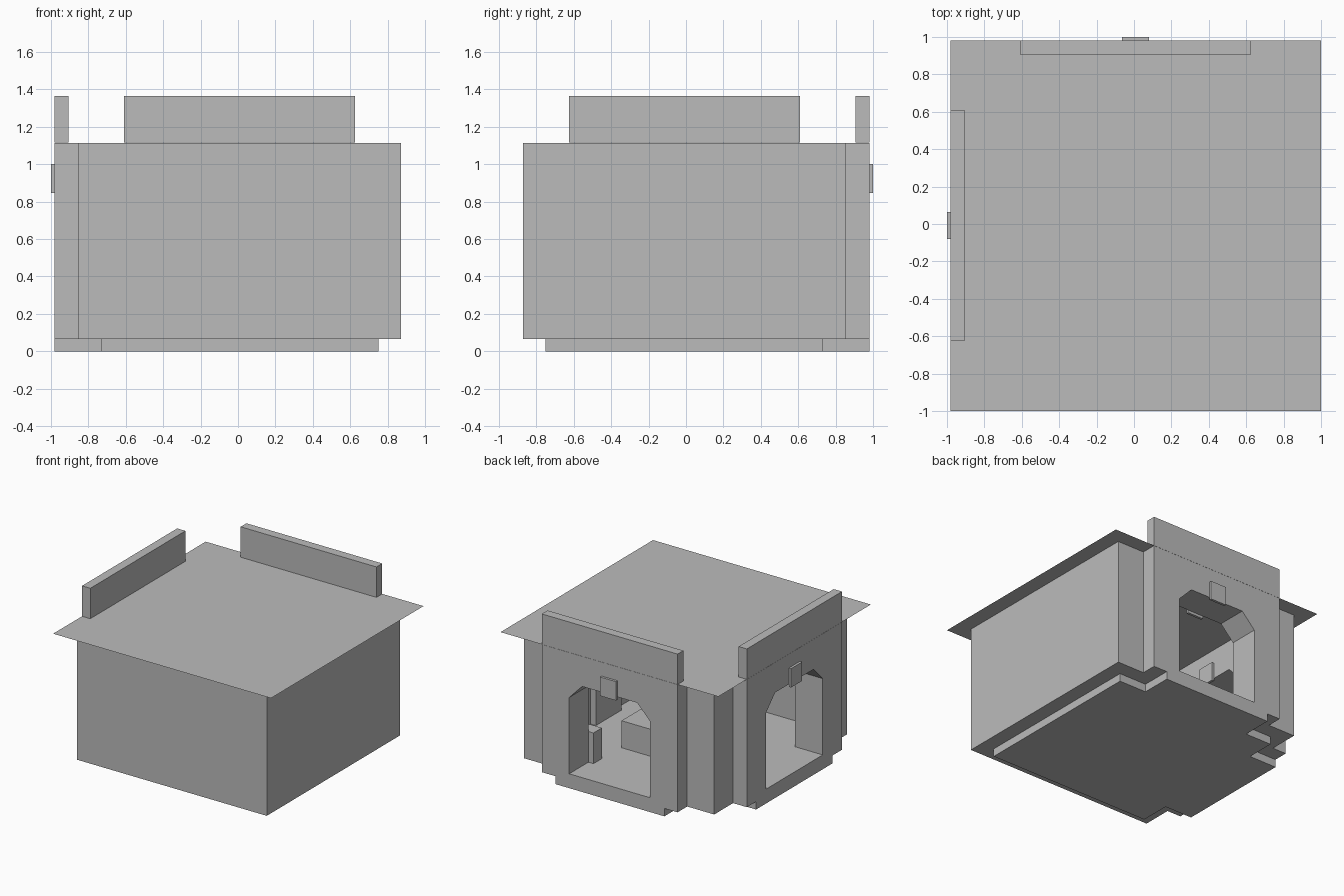
import bpy
import bmesh

cube = bpy.data.objects.get("Cube")
if cube:
    bpy.data.objects.remove(cube, do_unlink=True)

stone = bpy.data.materials.new("plain_grey")
stone.use_nodes = True
GREY = (0.5, 0.5, 0.5, 1)
stone.diffuse_color = GREY
stone.node_tree.nodes["Principled BSDF"].inputs["Base Color"].default_value = GREY


def finish(name, bm):
    bmesh.ops.recalc_face_normals(bm, faces=bm.faces)
    mesh = bpy.data.meshes.new(name)
    bm.to_mesh(mesh)
    bm.free()
    mesh.materials.append(stone)
    obj = bpy.data.objects.new(name, mesh)
    bpy.context.scene.collection.objects.link(obj)
    return obj


def prism(name, outline, offset):
    """Extrude a closed outline of 3D points by an offset."""
    bm = bmesh.new()
    face = bm.faces.new([bm.verts.new(p) for p in outline])
    made = bmesh.ops.extrude_face_region(bm, geom=[face], use_keep_orig=True)
    moved = [v for v in made["geom"] if isinstance(v, bmesh.types.BMVert)]
    bmesh.ops.translate(bm, verts=moved, vec=offset)
    return finish(name, bm)


def box(name, x0, x1, y0, y1, z0, z1):
    outline = [(x0, y0, z0), (x1, y0, z0), (x1, y1, z0), (x0, y1, z0)]
    return prism(name, outline, (0, 0, z1 - z0))


# The room is symmetric across its diagonal: the side door mirrors the back one
def back(u, d, z):
    return (u, d, z)


def side(u, d, z):
    return (-d, -u, z)


def panel(name, place, profile, d0, d1):
    a, b = place(0, d0, 0), place(0, d1, 0)
    outline = [place(u, d0, z) for u, z in profile]
    return prism(name, outline, [q - p for p, q in zip(a, b)])


def rect(u0, u1, z0, z1):
    return [(u0, z0), (u1, z0), (u1, z1), (u0, z1)]


UNDER, FLOOR, ROOF, PARAPET = 0.065, 0.118, 1.115, 1.365
WALL_TOP = ROOF - 0.001
MID = 0.0075
DOOR, CHAMFER, SPRING, CROWN = 0.368, 0.25, 0.745, 0.867
ARCH = [(MID - DOOR, FLOOR), (MID - DOOR, SPRING), (MID - CHAMFER, CROWN),
        (MID + CHAMFER, CROWN), (MID + DOOR, SPRING), (MID + DOOR, FLOOR)]


def doorway(u0, u1):
    return [(u0, FLOOR), *ARCH, (u1, FLOOR), (u1, WALL_TOP), (u0, WALL_TOP)]


# Foundation and floor
box("foundation", -0.73, 0.75, -0.75, 0.73, 0, UNDER)
box("floor", -0.855, 0.872, -0.872, 0.855, UNDER, FLOOR)

# Plain walls
box("front_wall", -0.73, 0.75, -0.872, -0.75, FLOOR, WALL_TOP)
box("left_wall", 0.75, 0.872, -0.872, 0.855, FLOOR, WALL_TOP)

# Door walls with panel, threshold, parapet and keystones
for label, place, u0 in (("back", back, -0.855), ("right", side, -0.73)):
    panel(label + "_wall", place, doorway(u0, 0.75), 0.73, 0.855)
    panel(label + "_door_panel", place, doorway(-0.61, 0.625), 0.855, 0.98)
    panel(label + "_threshold", place, rect(-0.61, 0.625, UNDER, FLOOR), 0.855, 0.98)
    panel(label + "_step", place, rect(-0.49, 0.5, 0, UNDER), 0.73, 0.98)
    panel(label + "_parapet", place, rect(-0.61, 0.625, ROOF, PARAPET), 0.905, 0.98)
    key = rect(-0.065, 0.08, 0.845, 1.0)
    panel(label + "_outer_keystone", place, key, 0.98, 1.0)
    panel(label + "_inner_keystone", place, key, 0.71, 0.73)

# Front corner of the right wall
box("corner_wall", -0.855, -0.73, -0.872, -0.75, FLOOR, WALL_TOP)

# Thin roof sheet
bm = bmesh.new()
bm.faces.new([bm.verts.new((x, y, ROOF)) for x, y in
              ((-0.98, -1), (1, -1), (1, 0.98), (-0.98, 0.98))])
finish("roof", bm)

# Furnishings
box("table", -0.38, 0.32, -0.32, 0.38, FLOOR, 0.34)
box("bench", 0.33, 0.75, 0.62, 0.73, FLOOR, 0.37)
box("left_pilaster", 0.7, 0.75, -0.16, 0.17, FLOOR, 1.0)
box("front_pilaster", -0.17, 0.16, -0.75, -0.7, FLOOR, 1.0)
